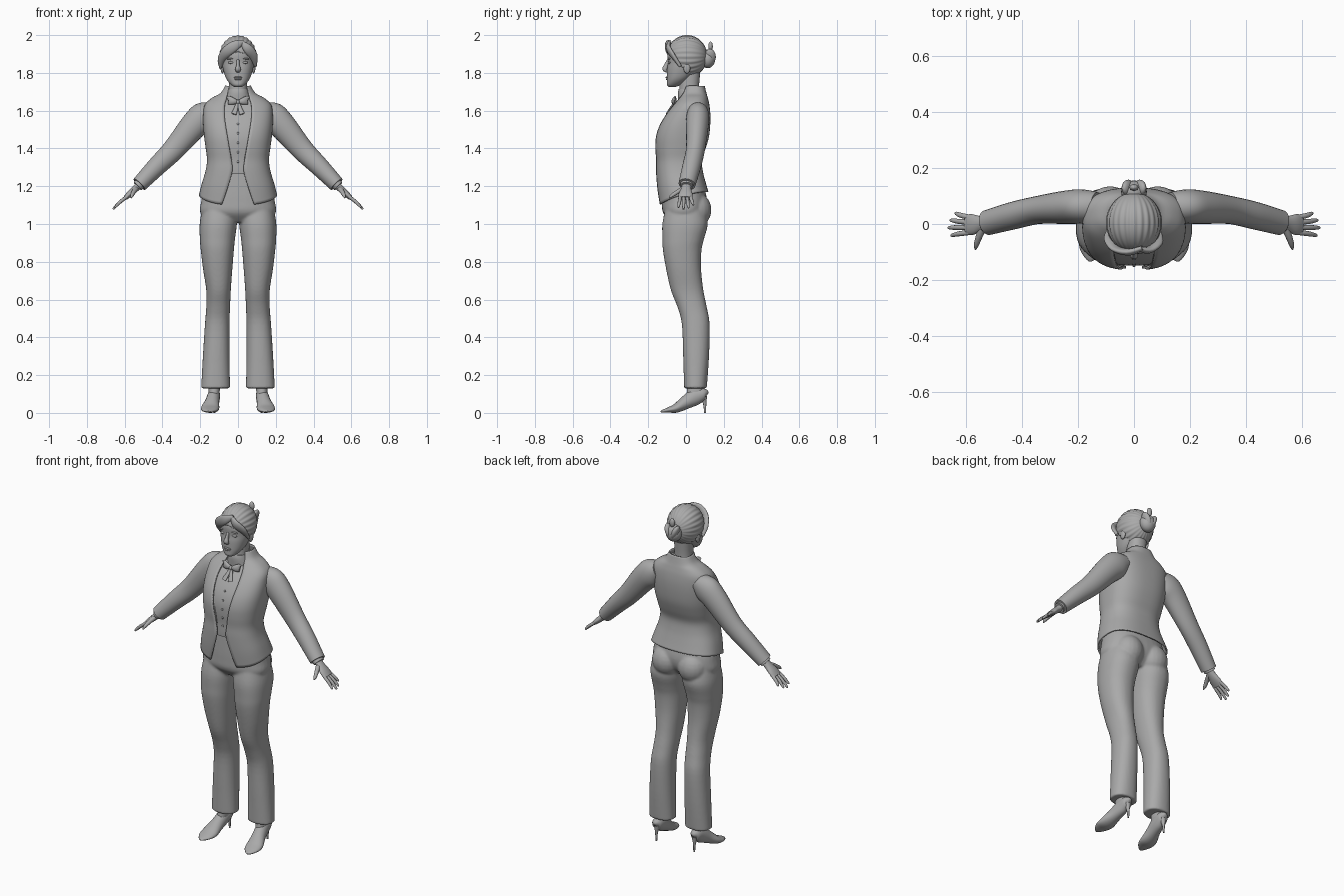
import bpy, bmesh, math
from mathutils import Vector, Matrix

if "Cube" in bpy.data.objects:
    bpy.data.objects.remove(bpy.data.objects["Cube"])

grey = bpy.data.materials.new("plain_grey")
grey.use_nodes = True
grey.diffuse_color = (0.4, 0.4, 0.4, 1)
grey.node_tree.nodes["Principled BSDF"].inputs["Base Color"].default_value = (0.4, 0.4, 0.4, 1)


def resample(rows, k=4):
    """Smooth spline through the rows."""
    out, last = [], len(rows) - 1
    for i in range(last):
        quad = zip(rows[max(i - 1, 0)], rows[i], rows[i + 1], rows[min(i + 2, last)])
        quad = list(quad)
        for j in range(k):
            t = j / k
            out.append(tuple(0.5 * (2*b + (c-a)*t + (2*a - 5*b + 4*c - d)*t*t
                                    + (3*b - a - 3*c + d)*t**3) for a, b, c, d in quad))
    return out + [tuple(rows[-1])]


def power(v, p):
    return math.copysign(abs(v) ** p, v)


def skin(bm, rings, closed=True):
    """Bridge rings of points; closed rings are capped."""
    vs = [[bm.verts.new(p) for p in r] for r in rings]
    n = len(vs[0])
    for a, b in zip(vs, vs[1:]):
        for i in range(n if closed else n - 1):
            j = (i + 1) % n
            bm.faces.new((a[i], a[j], b[j], b[i]))
    if closed:
        bm.faces.new(vs[0])
        bm.faces.new(vs[-1])


def column(bm, rows, p=0.9, n=36, k=4):
    """Upright loft from rows of z, x0, x1, y front, y back."""
    rings = []
    for z, x0, x1, yf, yb in resample(rows, k):
        rings.append([((x0 + x1)/2 + (x1 - x0)/2 * power(math.sin(t), p),
                       (yf + yb)/2 - (yb - yf)/2 * power(math.cos(t), p), z)
                      for t in (math.tau * i / n for i in range(n))])
    skin(bm, rings)


def tube(bm, rows, side=(0, 1, 0), n=20, k=4):
    """Loft along a path from rows of x, y, z, radius along side, other radius."""
    rows = resample(rows, k)
    c = [Vector(r[:3]) for r in rows]
    rings = []
    for i, r in enumerate(rows):
        t = (c[min(i + 1, len(c) - 1)] - c[max(i - 1, 0)]).normalized()
        s = Vector(side)
        s = (s - t * s.dot(t)).normalized()
        u = t.cross(s)
        rings.append([c[i] + s*r[3]*math.cos(a) + u*r[4]*math.sin(a)
                      for a in (math.tau * j / n for j in range(n))])
    skin(bm, rings)


def ball(bm, loc, scale, tilt=0):
    m = Matrix.Translation(loc) @ Matrix.Rotation(tilt, 4, 'Y') @ Matrix.Diagonal((*scale, 1))
    bmesh.ops.create_uvsphere(bm, u_segments=20, v_segments=12, radius=1, matrix=m)


def finish(name, bm, mirror=False, thick=0, offset=0, fuse=0, angle=45):
    bmesh.ops.recalc_face_normals(bm, faces=bm.faces)
    me = bpy.data.meshes.new(name)
    bm.to_mesh(me)
    bm.free()
    ob = bpy.data.objects.new(name, me)
    bpy.context.collection.objects.link(ob)
    me.materials.append(grey)
    bpy.ops.object.select_all(action='DESELECT')
    ob.select_set(True)
    bpy.context.view_layer.objects.active = ob
    bpy.ops.object.shade_smooth_by_angle(angle=math.radians(angle))
    if fuse:
        m = ob.modifiers.new("fuse", 'REMESH')
        m.mode, m.voxel_size, m.use_smooth_shade = 'VOXEL', fuse, True
        m = ob.modifiers.new("relax", 'SMOOTH')
        m.iterations = 5
    if thick:
        m = ob.modifiers.new("thickness", 'SOLIDIFY')
        m.thickness, m.offset = thick, offset
    if mirror:
        ob.modifiers.new("mirror", 'MIRROR')
    return ob


def part(name, build, *args, mirror=False, **kw):
    bm = bmesh.new()
    build(bm, *args, **kw)
    return finish(name, bm, mirror)


# Jacket: z, half width, y front, y back, front opening, hem drop
P = 0.78
JACKET = resample([
    (1.17, .203, -.14, .115, .085, .07), (1.22, .188, -.15, .1, .055, .03),
    (1.28, .168, -.155, .085, .03, 0), (1.34, .16, -.155, .08, .035, 0),
    (1.4, .167, -.16, .1, .045, 0), (1.46, .175, -.158, .117, .055, 0),
    (1.52, .18, -.14, .124, .065, 0), (1.58, .18, -.105, .125, .072, 0),
    (1.63, .172, -.065, .12, .07, 0), (1.665, .135, -.035, .112, .06, 0),
    (1.69, .09, -.02, .105, .055, 0), (1.73, .064, -.005, .095, .045, 0)])
bm = bmesh.new()
rings = []
for z, hw, yf, yb, xo, drop in JACKET:
    t0 = math.asin((xo / hw) ** (1 / P))
    ts = [t0 + (math.tau - 2*t0) * i / 60 for i in range(61)]
    rings.append([(hw * power(math.sin(t), P),
                   (yf + yb)/2 - (yb - yf)/2 * power(math.cos(t), P),
                   z - drop * (0.5 + 0.5*math.cos(t)) ** 2) for t in ts])
skin(bm, rings, closed=False)
finish("jacket", bm, thick=.008)


def surface_y(x, z, limit):
    for a, b in zip(JACKET, JACKET[1:]):
        if z <= b[0]:
            break
    f = (z - a[0]) / (b[0] - a[0])
    hw, yf, yb = (a[i] + (b[i] - a[i]) * f for i in (1, 2, 3))
    u = min(x / hw, limit)
    return (yf + yb)/2 - (yb - yf)/2 * (1 - u ** (1 / P)) ** P


def patch(name, rows, limit, lift, slant=0):
    """Cloth plate lying on the jacket from rows of z, inner x, outer x."""
    bm, rings = bmesh.new(), []
    for a, b in zip(rows, rows[1:]):
        for j in range(5):
            z, x0, x1 = (p + (q - p) * j / 4 for p, q in zip(a, b))
            xs = [x0 + (x1 - x0) * i / 8 for i in range(9)]
            rings.append([(x, surface_y(x, z + slant*i, limit) - lift, z + slant*i)
                          for i, x in enumerate(xs)])
    skin(bm, rings, closed=False)
    bmesh.ops.remove_doubles(bm, verts=bm.verts, dist=.0001)
    finish(name, bm, mirror=True, thick=.006)


patch("lapel", [(1.7, .05, .075), (1.65, .066, .115), (1.605, .074, .15), (1.595, .073, .11),
                (1.535, .066, .168), (1.45, .055, .1), (1.34, .034, .04)], .9, .008)
patch("pocket_flap", [(1.285, .1, .158), (1.255, .1, .16)], .98, .008, slant=.003)

# Waistcoat, shirt and bow
part("waistcoat", column, [(z, -hw + .012, hw - .012, yf + .012, yb - .012)
                           for z, hw, yf, yb, _, _ in JACKET[7:38]], p=P, k=1)
part("shirt_collar", column, [(1.64, -.075, .075, -.04, .085), (1.69, -.06, .06, -.043, .08),
                              (1.715, -.055, .055, -.038, .078)])
bm = bmesh.new()
for i in range(5):
    z = 1.33 + .05*i
    ball(bm, (0, surface_y(0, z, 1) + .011, z), (.006, .004, .006))
finish("waistcoat_buttons", bm)
part("bow_loop", tube, [(0, -.06, 1.645, .008, .008), (.025, -.064, 1.65, .012, .018),
                        (.048, -.058, 1.655, .008, .023), (.052, -.058, 1.655, .002, .02)], mirror=True)
part("bow_tail", tube, [(.003, -.06, 1.645, .006, .005), (.012, -.085, 1.61, .011, .005),
                        (.022, -.103, 1.582, .014, .004)], side=(1, 0, 0), mirror=True)
part("bow_knot", ball, (0, -.064, 1.645), (.012, .012, .013))

# Sleeves, shirt cuffs and hands
part("sleeve", tube, [(.13, .063, 1.6, .05, .05), (.18, .063, 1.57, .06, .077),
                      (.235, .06, 1.52, .06, .072), (.34, .05, 1.395, .05, .059),
                      (.43, .03, 1.305, .049, .051), (.522, .005, 1.21, .045, .042)],
     n=28, k=6, mirror=True)
part("shirt_cuff", tube, [(.5, .008, 1.23, .036, .032), (.532, .004, 1.2, .034, .029)], mirror=True)
bm = bmesh.new()
tube(bm, [(.515, .005, 1.215, .024, .02), (.545, .001, 1.185, .027, .018),
          (.575, -.002, 1.158, .037, .016), (.597, -.003, 1.137, .036, .012)])
for y, tip_y, tip_x in ((.024, .038, .638), (.006, .013, .655), (-.012, -.013, .662), (-.03, -.04, .652)):
    tip_z = 1.137 - (tip_x - .597) * .9
    tube(bm, [(.585, y, 1.147, .009, .01), ((.597 + tip_x)/2, (y + tip_y)/2, (1.145 + tip_z)/2, .009, .009),
              (tip_x - .004, tip_y, tip_z + .004, .006, .006), (tip_x, tip_y, tip_z, .002, .002)],
         side=(0.5, 1, 0.5), n=10)
tube(bm, [(.538, -.01, 1.188, .014, .014), (.552, -.045, 1.17, .012, .012),
          (.562, -.075, 1.15, .009, .009), (.565, -.09, 1.138, .003, .003)], side=(1, 0, 0), n=10)
finish("hand", bm, mirror=True)

# Trousers: hips, seat and legs fused into one
bm = bmesh.new()
column(bm, [(1.3, -.15, .15, -.12, .07), (1.2, -.178, .178, -.125, .095),
            (1.12, -.195, .195, -.127, .112), (1.06, -.2, .2, -.122, .1),
            (1.01, -.15, .15, -.08, .06)], p=.85)
for s in (1, -1):
    column(bm, [(z, s*a, s*b, f, k) for z, a, b, f, k in (
        (1.08, .005, .19, -.11, .1), (1, .006, .203, -.125, .115), (.92, .016, .202, -.125, .095),
        (.86, .022, .197, -.122, .082), (.76, .03, .185, -.105, .08), (.65, .038, .168, -.08, .092),
        (.56, .042, .168, -.045, .11), (.47, .045, .175, -.022, .125), (.3, .045, .186, -.015, .122),
        (.13, .042, .195, -.01, .11))])
    ball(bm, (s * .085, .055, 1.075), (.085, .08, .09))
finish("trousers", bm, fuse=.007)

# Shoes
part("ankle", column, [(.22, .09, .155, .015, .085), (.14, .095, .155, .008, .09),
                       (.08, .1, .158, .0, .095)], mirror=True)
part("shoe", tube, [(.125, .112, .095, .008, .012), (.126, .097, .1, .028, .03),
                    (.129, .05, .085, .034, .044), (.137, 0, .056, .038, .036),
                    (.147, -.05, .026, .048, .025), (.152, -.09, .016, .042, .015),
                    (.155, -.122, .009, .02, .008), (.156, -.134, .007, .004, .003)],
     side=(1, 0, 0), mirror=True)
part("heel", tube, [(.125, .092, .085, .02, .02), (.125, .099, .05, .008, .009),
                    (.125, .101, 0, .005, .005)], side=(1, 0, 0), n=12, mirror=True)

# Neck and head
part("neck", column, [(1.62, -.07, .07, -.03, .08), (1.7, -.05, .05, -.036, .068),
                      (1.8, -.05, .05, -.03, .075)])
part("head", column, [(z, -w, w, f, b) for z, w, f, b in (
    (1.724, .016, -.088, -.06), (1.735, .034, -.1, -.03), (1.755, .053, -.101, .0),
    (1.78, .067, -.101, .03), (1.82, .079, -.1, .06), (1.855, .085, -.096, .08),
    (1.9, .086, -.098, .09), (1.94, .075, -.082, .08), (1.97, .05, -.05, .06), (1.985, .012, -.01, .02))])
part("nose", tube, [(0, -.094, 1.868, .007, .007), (0, -.104, 1.84, .009, .012),
                    (0, -.112, 1.819, .015, .013), (0, -.1, 1.805, .011, .004)], side=(1, 0, 0))
part("eye", ball, (.037, -.087, 1.855), (.016, .008, .007), mirror=True)
part("eyebrow", ball, (.038, -.089, 1.876), (.022, .008, .004), .12, mirror=True)
bm = bmesh.new()
ball(bm, (0, -.099, 1.776), (.022, .009, .005))
ball(bm, (0, -.098, 1.767), (.019, .009, .006))
finish("lips", bm)
part("ear", ball, (.082, .005, 1.825), (.01, .018, .028), mirror=True)

# Hair: grooved cap trimmed at the hairline, then fringe and bun
bm, rings = bmesh.new(), []
for i in range(1, 40):
    a = math.pi * i / 40
    ring = []
    for j in range(144):
        t = math.tau * j / 144
        r = math.sin(a) * (1 + .02 * math.cos(24*t) * math.sin(a))
        ring.append((.098 * r * math.sin(t), .005 - .108 * math.cos(a), 1.887 + .111 * r * math.cos(t)))
    rings.append(ring)
skin(bm, rings)
low = [f for f in bm.faces if f.calc_center_median().z < 1.81 - f.calc_center_median().y]
bmesh.ops.delete(bm, geom=low, context='FACES')
finish("hair_cap", bm, thick=.012, offset=-1)
part("fringe_right", tube, [(.03, -.085, 1.965, .008, .01), (-.015, -.1, 1.945, .012, .026),
                            (-.06, -.09, 1.912, .012, .028), (-.088, -.055, 1.87, .012, .02),
                            (-.093, -.025, 1.825, .008, .006)])
part("fringe_left", tube, [(.02, -.088, 1.962, .008, .01), (.05, -.093, 1.93, .012, .024),
                           (.08, -.068, 1.89, .012, .024), (.093, -.03, 1.835, .008, .006)])
bm = bmesh.new()
ball(bm, (0, .115, 1.875), (.046, .04, .05))
for s in (1, -1):
    ball(bm, (s * .02, .128, 1.885), (.018, .03, .045), s * .4)
ball(bm, (0, .13, 1.94), (.016, .012, .026))
finish("hair_bun", bm)
